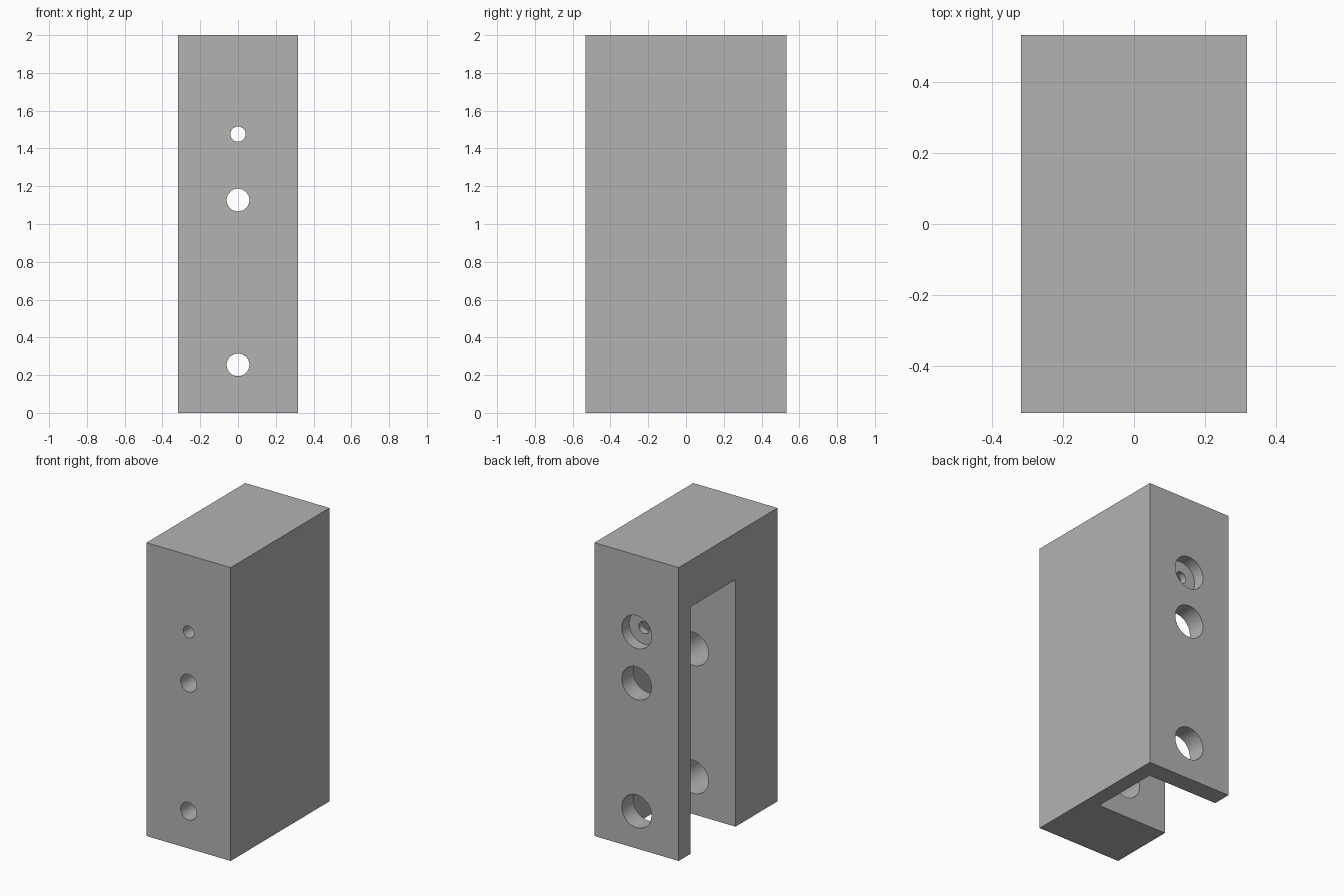
import bpy
import math

cube = bpy.data.objects.get("Cube")
if cube:
    bpy.data.objects.remove(cube, do_unlink=True)

# Overall block and slot limits
HX, HY, TOP = 0.3175, 0.532, 2.0
SLOT_FRONT, SLOT_BACK, SLOT_TOP, SLOT_INNER = -0.08, 0.405, 1.684, 0.214
MARGIN = 0.1


def box(name, low, high):
    centre = [(a + b) / 2 for a, b in zip(low, high)]
    bpy.ops.mesh.primitive_cube_add(size=1, location=centre)
    obj = bpy.context.object
    obj.name = name
    obj.scale = [b - a for a, b in zip(low, high)]
    bpy.ops.object.transform_apply(location=True, rotation=True, scale=True)
    return obj


def bore(name, radius, z, y0, y1):
    bpy.ops.mesh.primitive_cylinder_add(
        vertices=64, radius=radius, depth=y1 - y0,
        location=(0, (y0 + y1) / 2, z), rotation=(math.pi / 2, 0, 0))
    obj = bpy.context.object
    obj.name = name
    return obj


def cut(target, cutter):
    cutter.hide_render = True
    mod = target.modifiers.new(cutter.name, 'BOOLEAN')
    mod.operation = 'DIFFERENCE'
    mod.solver = 'EXACT'
    mod.object = cutter
    bpy.context.view_layer.objects.active = target
    bpy.ops.object.modifier_apply(modifier=mod.name)
    bpy.data.objects.remove(cutter, do_unlink=True)


# Solid bracket body
body = box("bracket_body", (-HX, -HY, 0), (HX, HY, TOP))

# Slot open towards one side and the bottom
cut(body, box("slot_cutter", (-HX - MARGIN, SLOT_FRONT, -MARGIN),
              (SLOT_INNER, SLOT_BACK, SLOT_TOP)))

# Screw holes: access hole in the back plate, deep head recess, narrow shank
for z in (0.254, 1.127):
    cut(body, bore("head_recess", 0.112, z, -0.40, HY + MARGIN))
    cut(body, bore("shank_hole", 0.06, z, -HY - MARGIN, -0.2))

# Upper small through hole with a shallow recess in the back face
cut(body, bore("pin_hole", 0.04, 1.476, -HY - MARGIN, HY + MARGIN))
cut(body, bore("shallow_recess", 0.112, 1.476, HY - 0.08, HY + MARGIN))

# Plain grey material
grey = bpy.data.materials.new("plain_grey")
grey.use_nodes = True
colour = (0.45, 0.45, 0.45, 1)
grey.diffuse_color = colour
grey.node_tree.nodes["Principled BSDF"].inputs["Base Color"].default_value = colour
body.data.materials.clear()
body.data.materials.append(grey)
for face in body.data.polygons:
    face.material_index = 0

# Smooth bore walls, crisp edges
bpy.ops.object.select_all(action='DESELECT')
body.select_set(True)
bpy.context.view_layer.objects.active = body
bpy.ops.object.shade_smooth_by_angle(angle=math.radians(30))
